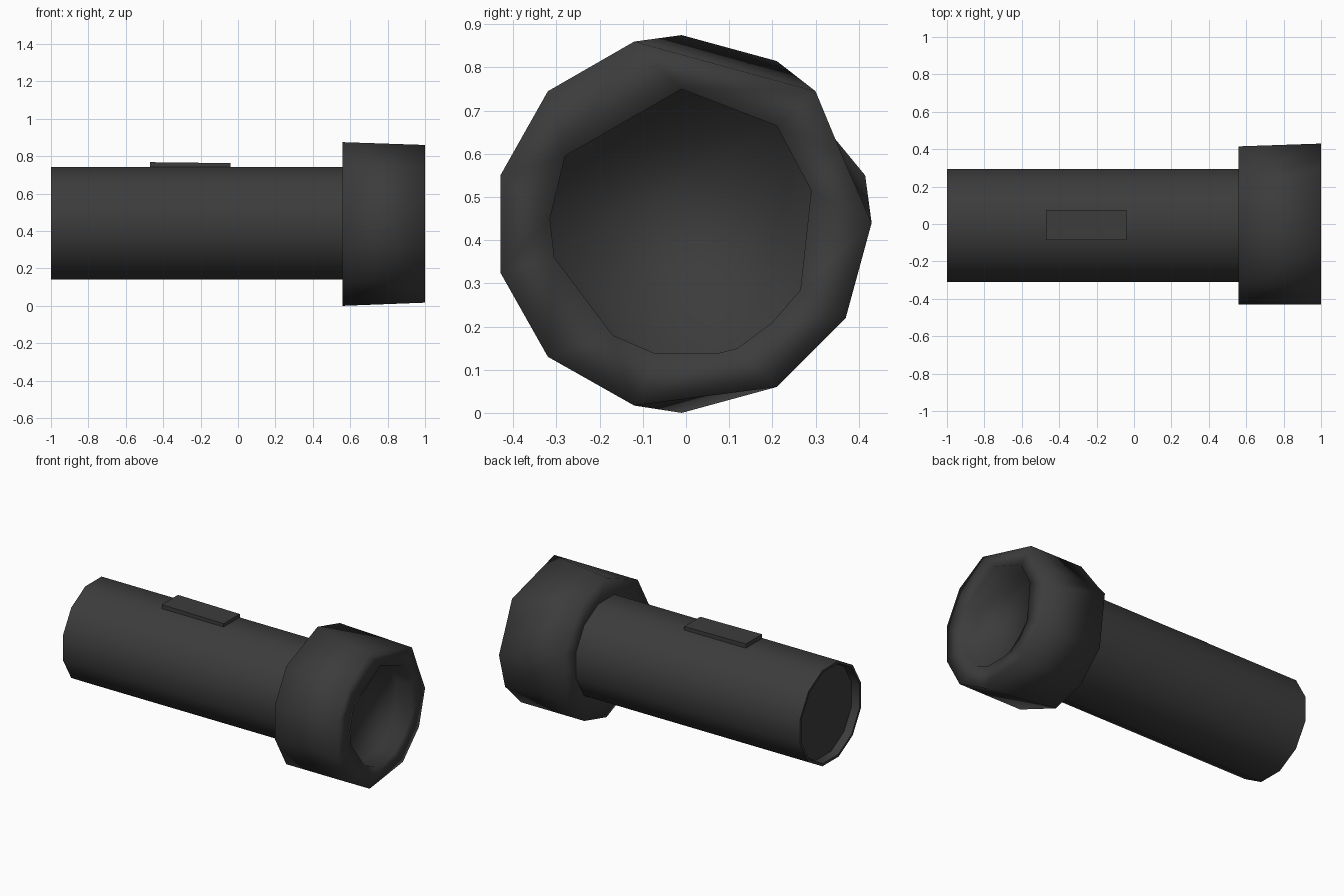
import bpy, bmesh, math

if "Cube" in bpy.data.objects:
    bpy.data.objects.remove(bpy.data.objects["Cube"])

dark = bpy.data.materials.new("dark_plastic")
dark.diffuse_color = (0.045, 0.045, 0.045, 1)
dark.use_nodes = True
dark.node_tree.nodes["Principled BSDF"].inputs["Base Color"].default_value = dark.diffuse_color

# (y, z) cross-sections
CENTRE = (-.008, .441)
TUBE = [(CENTRE[0] + .312 * math.cos(math.radians(75 - 30 * i)),
         CENTRE[1] + .312 * math.sin(math.radians(75 - 30 * i))) for i in range(12)]
MOUTH = [(-.01, .75), (.21, .665), (.29, .515), (.265, .285), (.20, .21), (.12, .15), (.07, .137),
         (-.07, .137), (-.17, .18), (-.305, .36), (-.315, .45), (-.28, .595)]
HEAD_BACK = [(-.43, .55), (-.32, .745), (-.01, .875), (.21, .815), (.345, .635), (.415, .55),
             (.37, .22), (.21, .06), (-.01, 0), (-.32, .13), (-.43, .325)]
HEAD_FRONT = [(-.43, .55), (-.32, .745), (-.12, .86), (.30, .745), (.36, .60), (.43, .44),
              (.37, .22), (.21, .06), (-.12, .017), (-.32, .13), (-.43, .325)]


def scaled(pts, s):
    return [(CENTRE[0] + (y - CENTRE[0]) * s, CENTRE[1] + (z - CENTRE[1]) * s) for y, z in pts]


def ring(bm, x, pts):
    return [bm.verts.new((x, y, z)) for y, z in pts]


def wall(bm, a, b):
    n = len(a)
    for i in range(n):
        bm.faces.new((a[i], a[(i + 1) % n], b[(i + 1) % n], b[i]))


def edges_of(bm, loop):
    n = len(loop)
    return [bm.edges.get((loop[i], loop[(i + 1) % n])) for i in range(n)]


def finish(bm, name, angle):
    bmesh.ops.recalc_face_normals(bm, faces=bm.faces)
    mesh = bpy.data.meshes.new(name)
    bm.to_mesh(mesh)
    bm.free()
    mesh.materials.append(dark)
    ob = bpy.data.objects.new(name, mesh)
    bpy.context.collection.objects.link(ob)
    bpy.context.view_layer.objects.active = ob
    ob.select_set(True)
    bpy.ops.object.shade_smooth_by_angle(angle=math.radians(angle))
    ob.select_set(False)
    return ob


# Barrel with a shallow recessed tail cap
bm = bmesh.new()
rings = [ring(bm, x, scaled(TUBE, s)) for x, s in
         ((-.95, .93), (-1, .95), (-1, 1), (.56, 1))]
for a, b in zip(rings, rings[1:]):
    wall(bm, a, b)
bm.faces.new(rings[0])
finish(bm, "barrel", 60)

# Head: faceted collar with a recessed lens, softly shaded over the rim
bm = bmesh.new()
back, front = ring(bm, .56, HEAD_BACK), ring(bm, 1, HEAD_FRONT)
wall(bm, back, front)
neck, inner = ring(bm, .56, TUBE), ring(bm, .90, MOUTH)
mouth = ring(bm, 1, MOUTH)
wall(bm, inner, mouth)
bm.faces.new(inner)
for i in range(len(neck)):
    bm.edges.new((neck[i], neck[(i + 1) % len(neck)]))
for outer, hole, d in ((back, neck, -1), (front, mouth, 1)):
    bmesh.ops.triangle_fill(bm, use_beauty=True, use_dissolve=False, normal=(d, 0, 0),
                            edges=edges_of(bm, outer) + edges_of(bm, hole))
finish(bm, "head", 120)

# Switch plate on top of the barrel
bm = bmesh.new()
bmesh.ops.create_cube(bm, size=1)
for v in bm.verts:
    top = v.co.z > 0
    v.co = (-.255 + v.co.x * .43, -.005 + v.co.y * .16, (.768 - (v.co.x > 0) * .005) if top else .73)
finish(bm, "switch", 30)
